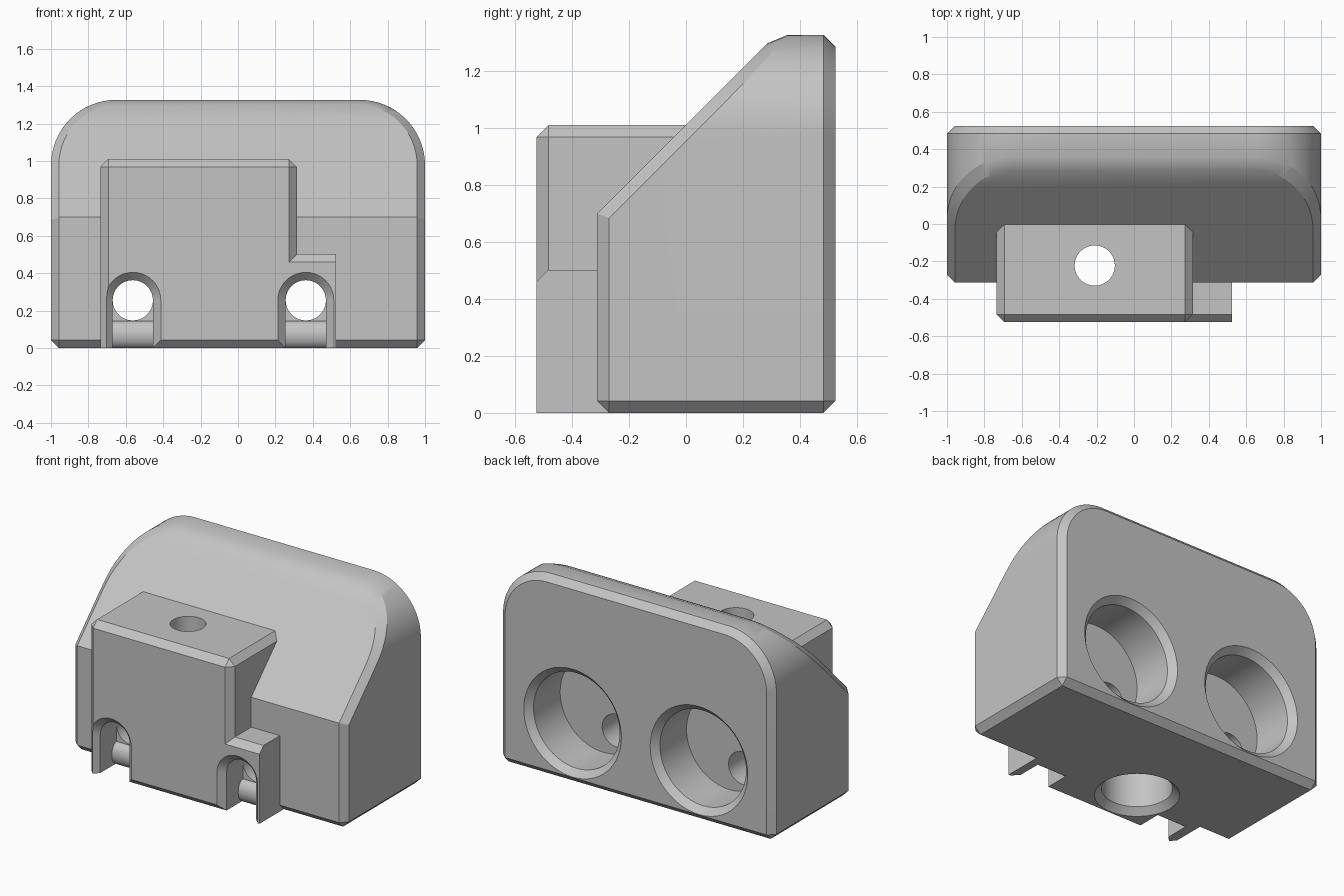
import bpy, bmesh, math
from mathutils import Matrix, Vector

if "Cube" in bpy.data.objects:
    bpy.data.objects.remove(bpy.data.objects["Cube"])

CH = 0.042        # chamfer width
FRONT, BODY_FRONT, BACK = -0.525, -0.312, 0.525
HOLE_R = 0.1075
SHIFT = 0.4625    # half spacing of the two sockets

mat = bpy.data.materials.new("light_grey")
mat.use_nodes = True
grey = (0.55, 0.55, 0.55, 1)
mat.diffuse_color = grey
mat.node_tree.nodes["Principled BSDF"].inputs["Base Color"].default_value = grey


def make(name, bm):
    bmesh.ops.recalc_face_normals(bm, faces=bm.faces)
    mesh = bpy.data.meshes.new(name)
    bm.to_mesh(mesh)
    bm.free()
    mesh.materials.append(mat)
    ob = bpy.data.objects.new(name, mesh)
    bpy.context.collection.objects.link(ob)
    return ob


def loft(rings):
    """Solid through matching closed rings of points."""
    bm = bmesh.new()
    loops = [[bm.verts.new(p) for p in ring] for ring in rings]
    for a, b in zip(loops, loops[1:]):
        for i in range(len(a)):
            j = (i + 1) % len(a)
            bm.faces.new((a[i], a[j], b[j], b[i]))
    bm.faces.new(loops[0])
    bm.faces.new(loops[-1])
    bmesh.ops.recalc_face_normals(bm, faces=bm.faces)
    return bm


def arc(cx, cz, r, a0, a1, n):
    return [(cx + r * math.cos(math.radians(a0 + (a1 - a0) * i / n)),
             cz + r * math.sin(math.radians(a0 + (a1 - a0) * i / n))) for i in range(n + 1)]


def along_y(profile, y):
    return [(x, y, z) for x, z in profile]


def box(x0, x1, y0, y1, z0, z1):
    ring = [(x0, z0), (x1, z0), (x1, z1), (x0, z1)]
    return loft([along_y(ring, y0), along_y(ring, y1)])


def chamfer(bm, edges):
    bmesh.ops.bevel(bm, geom=edges, offset=CH, offset_type='OFFSET', segments=1,
                    profile=0.5, affect='EDGES', clamp_overlap=False)


def revolve(steps, centre, axis):
    """Round cutter from (radius, position) steps along y or z."""
    rings = []
    for r, t in steps:
        ring = arc(centre[0], centre[1], r, 0, 360, 64)[:-1]
        rings.append([(u, t, v) if axis == 'y' else (u, v, t) for u, v in ring])
    return loft(rings)


def combine(target, tool, operation):
    mod = target.modifiers.new(tool.name, 'BOOLEAN')
    mod.operation, mod.object, mod.solver = operation, tool, 'EXACT'
    bpy.context.view_layer.objects.active = target
    bpy.ops.object.modifier_apply(modifier=mod.name)
    bpy.data.objects.remove(tool)


# Main body: rounded outline, sloped front, chamfered all round
R, TOP = 0.35, 1.327
outline = ([(-1, 0), (1, 0)] + arc(1 - R, TOP - R, R, 0, 90, 16)
           + arc(R - 1, TOP - R, R, 90, 180, 16))
bm = loft([along_y(outline, BODY_FRONT), along_y(outline, BACK)])
slope = Vector((0, -1, 1)).normalized()
cut = bmesh.ops.bisect_plane(bm, geom=bm.verts[:] + bm.edges[:] + bm.faces[:],
                             plane_co=(0, BODY_FRONT, 0.70), plane_no=slope, clear_outer=True)
rim = [e for e in cut["geom_cut"] if isinstance(e, bmesh.types.BMEdge)]
bmesh.ops.contextual_create(bm, geom=rim)
bmesh.ops.recalc_face_normals(bm, faces=bm.faces)


def is_fold(e):
    return all(abs(v.co.y - BODY_FRONT) < 1e-4 and abs(v.co.z - 0.70) < 1e-4 for v in e.verts)


chamfer(bm, [e for e in bm.edges if len(e.link_faces) == 2
             and e.calc_face_angle() > 0.5 and not is_fold(e)])
body = make("bracket_body", bm)

# Front block with chamfered front and top edges
bm = box(-0.735, 0.315, FRONT, 0.1, 0, 1.01)
chamfer(bm, [e for e in bm.edges
             if all(v.co.z > 0.9 for v in e.verts) and not all(v.co.y > 0 for v in e.verts)
             or (all(v.co.y < 0 for v in e.verts) and abs(e.verts[0].co.z - e.verts[1].co.z) > 0.5)])
combine(body, make("front_block", bm), 'UNION')

# Low step beside the block
bm = box(0.0, 0.525, FRONT, -0.2, 0, 0.502)
chamfer(bm, [e for e in bm.edges if all(v.co.y < -0.3 and v.co.z > 0.4 for v in e.verts)])
combine(body, make("side_step", bm), 'UNION')

# Lower front edge chamfer between the two cable slots
wedge = [(FRONT - 0.1, -0.1), (FRONT + CH + 0.1, -0.1), (FRONT - 0.1, CH + 0.1)]
bm = loft([[(x, y, z) for y, z in wedge] for x in (-SHIFT - 0.1, SHIFT - 0.1)])
combine(body, make("lower_edge_cut", bm), 'DIFFERENCE')

for side in (-1, 1):
    hx, hz = side * SHIFT - 0.1, 0.255

    # Arched slot, flared at the front
    rings = []
    for r, y in ((HOLE_R + CH + 0.05, FRONT - 0.05), (HOLE_R, FRONT + CH), (HOLE_R, BODY_FRONT)):
        rings.append(along_y([(hx - r, -0.1), (hx + r, -0.1)] + arc(hx, hz, r, 0, 180, 32), y))
    combine(body, make("slot_cut", loft(rings)), 'DIFFERENCE')

    # Rounded lip under the cable hole
    lip = [(BODY_FRONT + 0.05 * u, 0.072 + 0.072 * v) for u, v in arc(0, 0, 1, 90, 270, 16)]
    lip += [(BODY_FRONT + 0.1, 0), (BODY_FRONT + 0.1, 0.144)]
    bm = loft([[(x, y, z) for y, z in lip] for x in (hx - HOLE_R - 0.01, hx + HOLE_R + 0.01)])
    combine(body, make("cable_lip", bm), 'UNION')

    # Cable hole and wide socket at the back
    bm = revolve([(HOLE_R, BODY_FRONT - 0.1), (HOLE_R, 0.4)], (hx, hz), 'y')
    combine(body, make("cable_hole_cut", bm), 'DIFFERENCE')
    bm = revolve([(0.315, BACK - 0.32), (0.315, BACK - CH), (0.315 + CH + 0.05, BACK + 0.05)],
                 (side * SHIFT, 0.402), 'y')
    combine(body, make("socket_cut", bm), 'DIFFERENCE')

# Vertical screw hole with a chamfered recess underneath
spot = (-0.21, -0.222)
bm = revolve([(HOLE_R, -0.2), (HOLE_R, 1.2)], spot, 'z')
combine(body, make("screw_hole_cut", bm), 'DIFFERENCE')
bm = revolve([(0.21 + CH + 0.05, -0.05), (0.21, CH), (0.21, 0.32)], spot, 'z')
combine(body, make("screw_recess_cut", bm), 'DIFFERENCE')

bpy.ops.object.select_all(action='DESELECT')
body.select_set(True)
bpy.context.view_layer.objects.active = body
bpy.ops.object.shade_smooth_by_angle(angle=math.radians(25))
